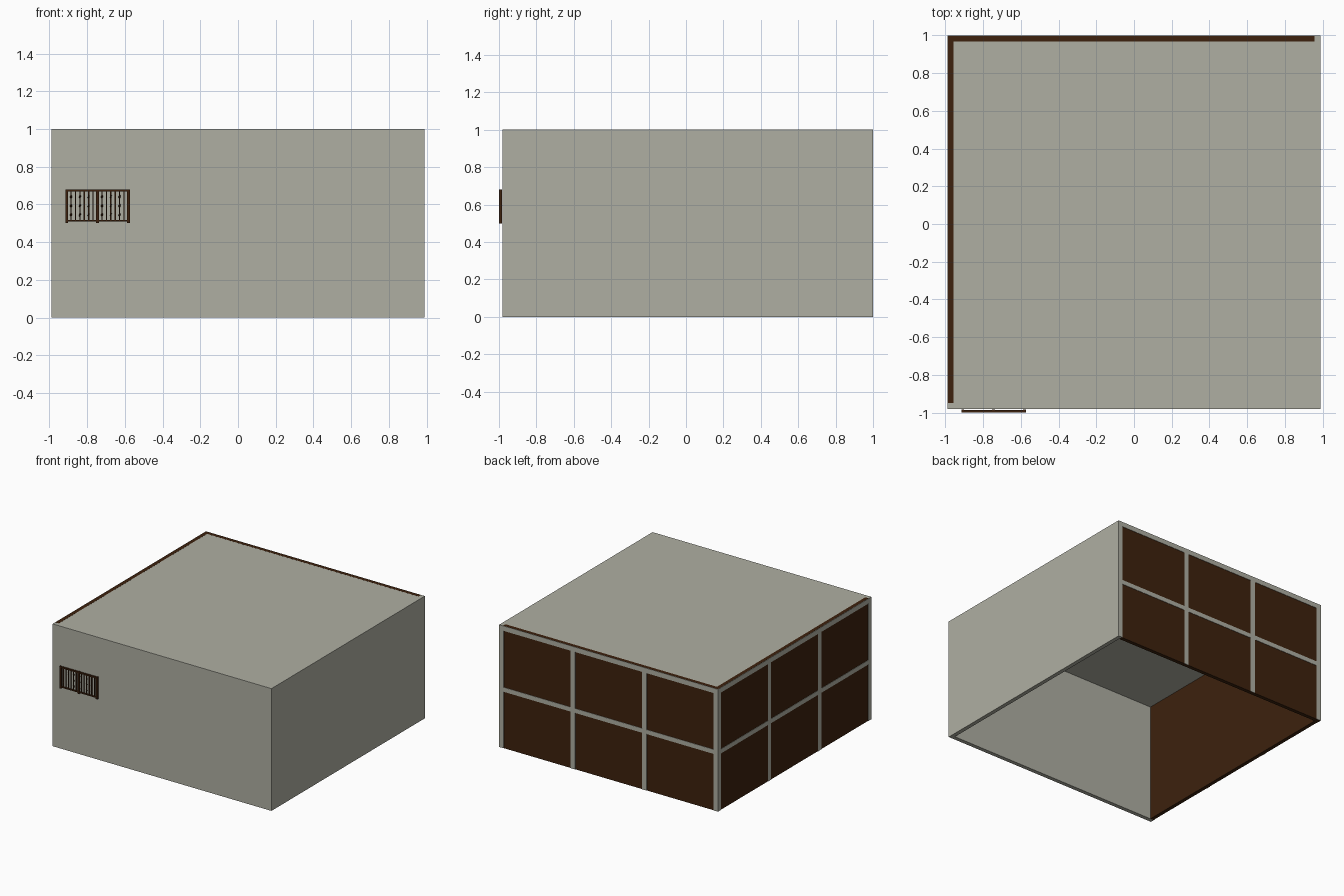
import bpy, bmesh, math
from mathutils import Matrix, Vector

if "Cube" in bpy.data.objects:
    bpy.data.objects.remove(bpy.data.objects["Cube"])


def material(name, rgb):
    m = bpy.data.materials.new(name)
    m.diffuse_color = (*rgb, 1)
    m.use_nodes = True
    m.node_tree.nodes["Principled BSDF"].inputs["Base Color"].default_value = m.diffuse_color
    return m


GREY = material("warm_grey", (0.43, 0.43, 0.365))
BROWN = material("dark_brown", (0.047, 0.0155, 0.004))


def add_box(bm, x0, x1, y0, y1, z0, z1):
    size = Matrix.Diagonal((x1 - x0, y1 - y0, z1 - z0, 1))
    loc = Matrix.Translation(((x0 + x1) / 2, (y0 + y1) / 2, (z0 + z1) / 2))
    bmesh.ops.create_cube(bm, size=1, matrix=loc @ size)


def finish(name, bm, mat):
    me = bpy.data.meshes.new(name)
    bm.to_mesh(me)
    bm.free()
    me.materials.append(mat)
    ob = bpy.data.objects.new(name, me)
    bpy.context.collection.objects.link(ob)
    return ob


def boxes(name, mat, *specs):
    bm = bmesh.new()
    for s in specs:
        add_box(bm, *s)
    return finish(name, bm, mat)


# room extents, wall thickness, frame depth and frame bar width
X, Y0, Y1, H, T, P, W = 0.99, -0.982, 1.0, 1.0, 0.033, 0.003, 0.04

# solid grey walls and ceiling, open underneath
boxes("front_wall", GREY, (-X, X, Y0, Y0 + T, 0, H))
boxes("right_wall", GREY, (X - T, X, Y0 + T, Y1, 0, H))
boxes("ceiling", GREY, (-X + P, X - T, Y0 + T, Y1 - P, H - T, H))

# brown panel walls on the back and left, their tops showing on the roof
boxes("back_panel", BROWN, (-X + P, X - T, Y1 - T, Y1 - P, 0, H + 0.0005))
boxes("left_panel", BROWN, (-X + P, -X + T, Y0 + T, Y1 - T, 0, H + 0.0005))


# grey frames: four uprights, a middle rail and a top rail
def frame_bars(a, b):
    bars = [(a, b, H - W, H), (a, b, 0.462, 0.498)]
    for i in range(4):
        c = a + W / 2 + (b - a - W) * i / 3
        bars.append((c - W / 2, c + W / 2, 0, H))
    return bars


boxes("back_frame", GREY,
      *[(a, b, Y1 - P - 0.001, Y1, c, d) for a, b, c, d in frame_bars(-X, X)])
boxes("left_frame", GREY,
      *[(-X, -X + P + 0.001, a, b, c, d) for a, b, c, d in frame_bars(Y0, Y1)])

# small railing on the front wall: posts and rails
RX0, RX1, RY = -0.909, -0.581, -0.9925
step = (RX1 - RX0) / 2
posts = [RX0 + step * i for i in range(3)]
boxes("railing_posts", BROWN,
      *[(x - 0.007, x + 0.007, -1.0, -0.985, 0.5, 0.68) for x in posts])
boxes("railing_rails", BROWN,
      (RX0, RX1, -0.999, -0.986, 0.668, 0.679),
      (RX0, RX1, -0.997, -0.988, 0.508, 0.518))

# balusters, every second one carrying turned knobs
bm = bmesh.new()
for x in posts[:2]:
    for i in range(1, 7):
        c = x + step * i / 7
        add_box(bm, c - 0.003, c + 0.003, RY - 0.003, RY + 0.003, 0.512, 0.672)
        if i % 2:
            for z in (0.545, 0.593, 0.641):
                m = Matrix.Translation((c, RY, z)) @ Matrix.Diagonal((1, 1, 2, 1))
                bmesh.ops.create_icosphere(bm, subdivisions=1, radius=0.006, matrix=m)
finish("railing_balusters", bm, BROWN)
